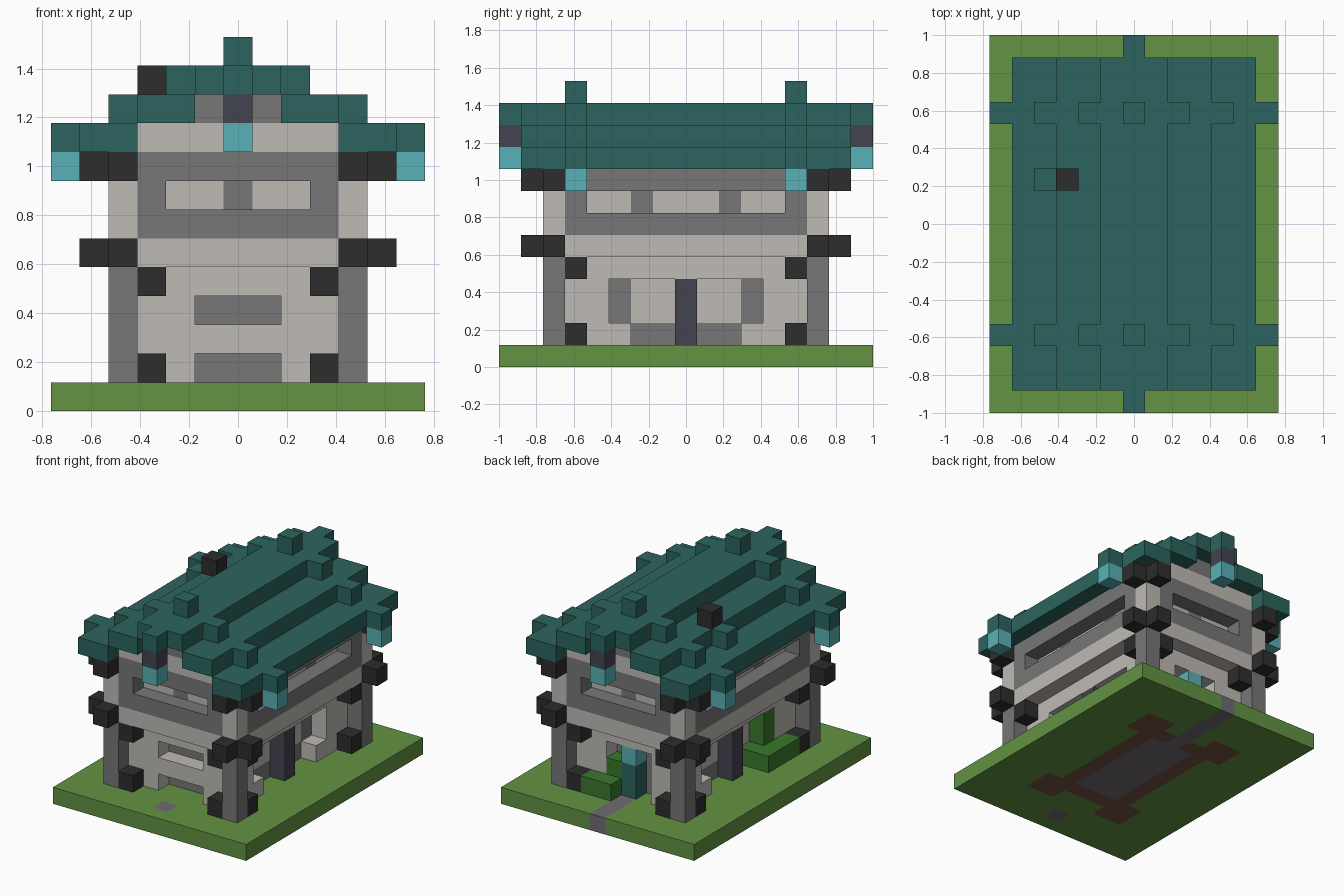
import bpy
import bmesh
from itertools import product
from mathutils import Vector

if "Cube" in bpy.data.objects:
    bpy.data.objects.remove(bpy.data.objects["Cube"], do_unlink=True)

U = 2 / 17  # edge of one block

COLOURS = {
    "grass_green": "639342", "hedge_green": "3A782C", "dirt_brown": "75503F",
    "path_grey": "706C73", "pale_plaster": "BFBBB5", "stone_grey": "777777",
    "charcoal": "2D2D2D", "roof_teal": "2C645E", "lantern_cyan": "59B1B7",
    "slate_blue": "424350",
}


def linear(h):
    v = [int(h[i:i + 2], 16) / 255 for i in (0, 2, 4)]
    return [c / 12.92 if c <= 0.04045 else ((c + 0.055) / 1.055) ** 2.4 for c in v] + [1]


materials = {}
for name, code in COLOURS.items():
    mat = bpy.data.materials.new(name)
    mat.use_nodes = True
    mat.diffuse_color = linear(code)
    shader = next(n for n in mat.node_tree.nodes if n.type == 'BSDF_PRINCIPLED')
    shader.inputs["Base Color"].default_value = linear(code)
    shader.inputs["Roughness"].default_value = 0.9
    materials[name] = mat

cells = {}  # block position -> (part, colour)


def span(r):
    return range(r[0], r[1] + 1) if isinstance(r, tuple) else (r,)


def fill(part, colour, x, y, z, mirror=""):
    """Fill a range of blocks, mirrored over the named axes."""
    for i, j, k in product(span(x), span(y), span(z)):
        for sx in ((1, -1) if "x" in mirror else (1,)):
            for sy in ((1, -1) if "y" in mirror else (1,)):
                cells[sx * i, sy * j, k] = (part, colour)


# Ground with dirt footings, inner floor and path
fill("ground", "grass_green", (-6, 6), (-8, 8), 0)
fill("footing", "dirt_brown", (-2, 2), (-4, 4), 0)
fill("footing", "dirt_brown", (2, 3), (4, 5), 0, "xy")
fill("floor", "path_grey", (-1, 1), (-3, 3), 0)
fill("path", "path_grey", 0, (4, 8), 0)
fill("path", "path_grey", 0, -7, 0)

# Lower storey: recessed walls, thick corners, lintel
fill("lower_wall", "stone_grey", (-2, 2), 4, (1, 3), "y")
fill("lower_wall", "stone_grey", 2, (-3, 3), (1, 3), "x")
fill("lower_wall", "pale_plaster", 2, (1, 2), (2, 3), "xy")
fill("lower_corner", "pale_plaster", (2, 3), 5, (1, 3), "xy")
fill("lower_corner", "pale_plaster", 3, 4, (1, 3), "xy")
fill("lintel", "pale_plaster", (-3, 3), (-5, 5), 4)
fill("window_sill", "pale_plaster", (-1, 1), -5, 2)
fill("window_sill", "pale_plaster", 3, 3, 1, "xy")
fill("side_door", "slate_blue", 3, 0, (1, 3), "x")
fill("back_door", "roof_teal", 0, 5, (1, 2))
fill("door_lantern", "lantern_cyan", 0, 5, 3)

# Corner posts with timber blocks
fill("corner_post", "stone_grey", 4, 6, (1, 4), "xy")
for level in (1, 4):
    fill("timber_block", "charcoal", 3, 6, level, "xy")
    fill("timber_block", "charcoal", 4, 5, level, "xy")

# Upper storey: floor, grey window bands, pale corners
fill("upper_floor", "pale_plaster", (-4, 4), (-6, 6), 5)
fill("window_band", "stone_grey", (-3, 3), 6, (6, 8), "y")
fill("window_band", "stone_grey", 4, (-5, 5), (6, 8), "x")
fill("upper_corner", "pale_plaster", 4, 6, (6, 8), "xy")
for i in range(-2, 3):
    for j in (-6, 6):
        del cells[i, j, 7]
for j in range(-4, 5):
    for i in (-4, 4):
        del cells[i, j, 7]
fill("window_back", "pale_plaster", (-3, 3), 5, 7, "y")
fill("window_back", "pale_plaster", 3, (-4, 4), 7, "x")
fill("window_mullion", "stone_grey", 0, 5, 7, "y")
fill("window_mullion", "stone_grey", 3, 2, 7, "xy")

# Protruding beam ends
for level in (5, 8):
    fill("beam_end", "charcoal", 5, 6, level, "xy")
    fill("beam_end", "charcoal", 4, 7, level, "xy")

# Gables
fill("gable", "pale_plaster", (-3, 3), 6, 9, "y")
fill("gable", "stone_grey", (-1, 1), 6, 10, "y")

# Stepped roof and its raised ribs
fill("roof", "roof_teal", (4, 5), (-7, 7), 9, "x")
fill("roof", "roof_teal", (2, 3), (-7, 7), 10, "x")
fill("roof", "roof_teal", (-1, 1), (-7, 7), 11)
for step in range(4):
    fill("roof_rib", "roof_teal", 2 * step, 5, 12 - step, "xy")
fill("ridge_end", "roof_teal", 0, 8, 11, "y")
fill("ridge_pendant", "slate_blue", 0, 8, 10, "y")
fill("gable_lantern", "lantern_cyan", 0, 8, 9, "y")
fill("eave_lantern", "lantern_cyan", 6, 5, 8, "xy")
fill("chimney_base", "roof_teal", -4, 2, 10)
fill("chimney", "charcoal", -3, 2, 11)

# Hedges by the back door and the right side
fill("back_hedge", "hedge_green", (1, 2), 6, 1)
fill("back_hedge", "hedge_green", 1, 5, (1, 2))
fill("side_hedge", "hedge_green", -4, (-4, -2), 1)
fill("side_hedge", "hedge_green", -3, -2, 1)
fill("side_hedge", "hedge_green", -3, -3, (1, 3))

# Build each part from its exposed block faces
parts = {}
for cell, (part, colour) in cells.items():
    parts.setdefault(part, {})[cell] = colour

for part, blocks in parts.items():
    bm = bmesh.new()
    slots = sorted(set(blocks.values()))
    for cell, colour in blocks.items():
        centre = Vector(cell) + Vector((0, 0, 0.5))
        for axis, sign in product(range(3), (-1, 1)):
            normal = Vector((0, 0, 0))
            normal[axis] = sign
            neighbour = tuple(int(c + n) for c, n in zip(cell, normal))
            if neighbour in cells:
                continue
            u = Vector((0, 0, 0))
            u[(axis + 1) % 3] = 0.5
            v = normal.cross(u)
            mid = centre + normal / 2
            corners = (mid - u - v, mid + u - v, mid + u + v, mid - u + v)
            face = bm.faces.new([bm.verts.new(c * U) for c in corners])
            face.material_index = slots.index(colour)
    bmesh.ops.remove_doubles(bm, verts=bm.verts, dist=U / 100)
    mesh = bpy.data.meshes.new(part)
    bm.to_mesh(mesh)
    bm.free()
    for colour in slots:
        mesh.materials.append(materials[colour])
    bpy.context.collection.objects.link(bpy.data.objects.new(part, mesh))
